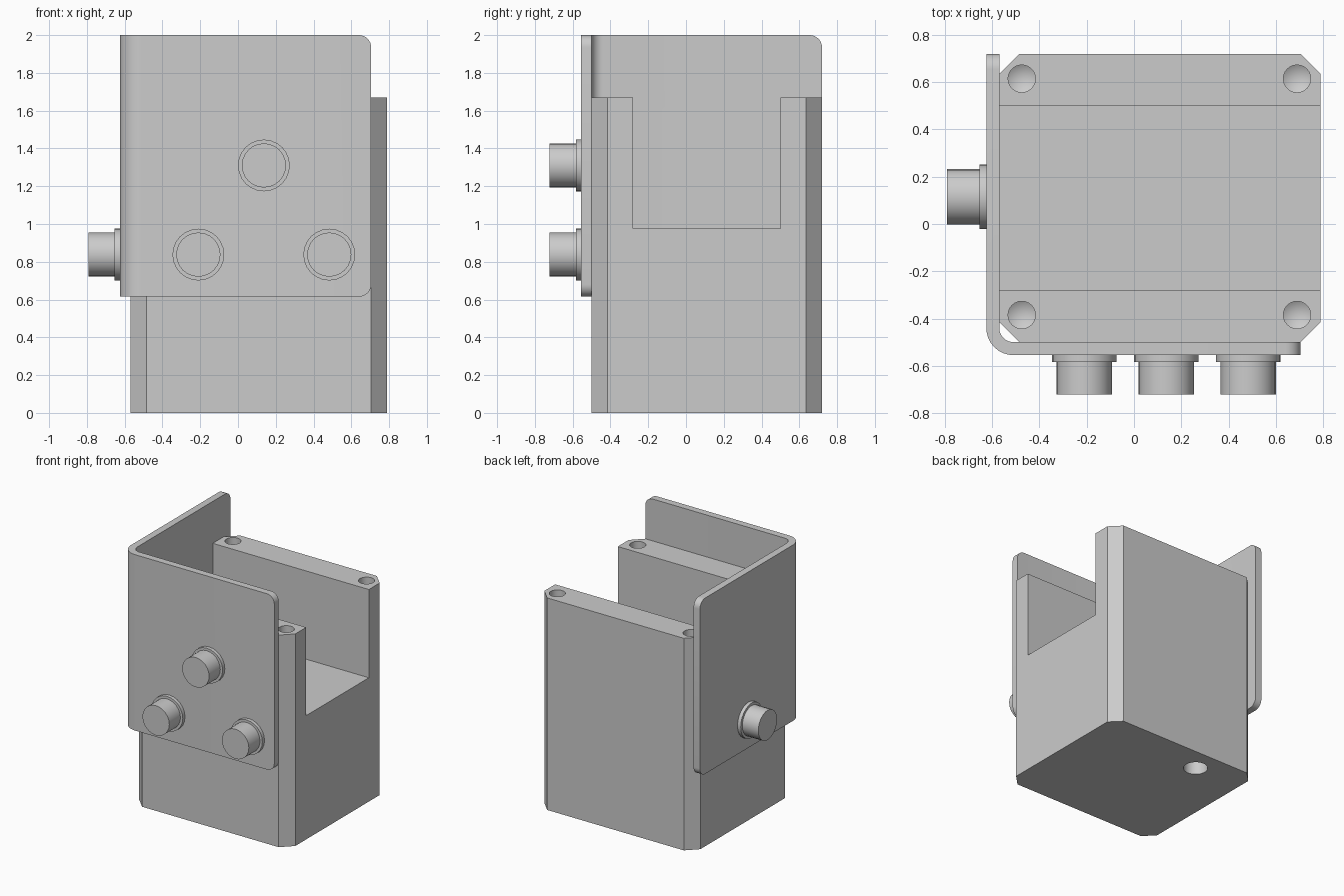
import bpy, bmesh
from math import radians, cos, sin
from mathutils import Vector, Matrix

if "Cube" in bpy.data.objects:
    bpy.data.objects.remove(bpy.data.objects["Cube"])


def add_object(name, bm):
    bmesh.ops.recalc_face_normals(bm, faces=bm.faces)
    mesh = bpy.data.meshes.new(name)
    bm.to_mesh(mesh)
    bm.free()
    ob = bpy.data.objects.new(name, mesh)
    bpy.context.collection.objects.link(ob)
    return ob


def extrude(profile, z0, z1):
    bm = bmesh.new()
    face = bm.faces.new([bm.verts.new((x, y, z0)) for x, y in profile])
    top = bmesh.ops.extrude_face_region(bm, geom=[face])["geom"]
    verts = [v for v in top if isinstance(v, bmesh.types.BMVert)]
    bmesh.ops.translate(bm, verts=verts, vec=(0, 0, z1 - z0))
    return bm


def lathe(name, profile, origin, axis, sides=24):
    """Revolve (radius, height) points around an axis."""
    bm = bmesh.new()
    rings = []
    for r, h in profile:
        n = sides if r > 0 else 1
        rings.append([bm.verts.new((r * cos(radians(360 * i / n)),
                                    r * sin(radians(360 * i / n)), h)) for i in range(n)])
    for a, b in zip(rings, rings[1:]):
        for i in range(sides):
            quad = [a[i % len(a)], a[(i + 1) % len(a)], b[(i + 1) % len(b)], b[i % len(b)]]
            bm.faces.new(list(dict.fromkeys(quad)))
    for ring in (rings[0], rings[-1]):
        if len(ring) > 1:
            bm.faces.new(ring)
    rot = Vector((0, 0, 1)).rotation_difference(Vector(axis)).to_matrix().to_4x4()
    bm.transform(Matrix.Translation(origin) @ rot)
    return add_object(name, bm)


def arc(cx, cy, r, a0, a1, n=8):
    angles = [radians(a0 + (a1 - a0) * i / n) for i in range(n + 1)]
    return [(cx + r * cos(a), cy + r * sin(a)) for a in angles]


def cut(target, cutter):
    cutter.hide_render = True
    mod = target.modifiers.new("cut", "BOOLEAN")
    mod.operation, mod.solver, mod.object = "DIFFERENCE", "EXACT", cutter
    bpy.context.view_layer.objects.active = target
    bpy.ops.object.modifier_apply(modifier=mod.name)
    bpy.data.objects.remove(cutter)


# Body block with chamfered vertical edges
X0, X1, Y0, Y1, C = -0.57, 0.79, -0.50, 0.72, 0.085
body = add_object("body_block", extrude([
    (X0 + C, Y0), (X1 - C, Y0), (X1, Y0 + C), (X1, Y1 - C),
    (X1 - C, Y1), (X0 + C, Y1), (X0, Y1 - C), (X0, Y0 + C)], 0, 1.67))

# Slot through the top
cut(body, add_object("slot_cutter", extrude(
    [(-1, -0.28), (1, -0.28), (1, 0.50), (-1, 0.50)], 0.975, 1.9)))

# Drilled holes with conical tips in the four top corners
for x in (-0.475, 0.69):
    for y in (-0.385, 0.615):
        cut(body, lathe("drill_cutter", [(0.058, -0.1), (0.058, 0.35), (0, 0.385)],
                        (x, y, 1.67), (0, 0, -1)))

# Blind hole in the underside
cut(body, lathe("bottom_cutter", [(0.09, -0.1), (0.09, 0.4), (0, 0.45)],
                (-0.15, 0.53, 0), (0, 0, 1)))

# Bent plate wrapping the front and left sides, free corners rounded
bm = extrude([(-0.57, 0.72), (-0.625, 0.72)] + arc(-0.51, -0.44, 0.115, 180, 270)
             + [(0.705, -0.555), (0.705, -0.50)] + arc(-0.51, -0.44, 0.06, 270, 180),
             0.615, 2.0)
ends = [e for e in bm.edges
        if all(v.co.x > 0.7 or v.co.y > 0.7 for v in e.verts)
        and abs(e.verts[0].co.z - e.verts[1].co.z) < 0.01]
bmesh.ops.bevel(bm, geom=ends, offset=0.065, offset_type="OFFSET", segments=8,
                profile=0.5, affect="EDGES")
plate = add_object("bent_plate", bm)

# Bolts with a washer flange
bolt = [(0.137, 0), (0.137, 0.028), (0.117, 0.028), (0.117, 0.167)]
parts = [body, plate]
for x, z in ((-0.21, 0.838), (0.483, 0.838), (0.137, 1.31)):
    parts.append(lathe("front_bolt", bolt, (x, -0.555, z), (0, -1, 0)))
parts.append(lathe("side_bolt", bolt, (-0.625, 0.115, 0.838), (-1, 0, 0)))

for ob in parts:
    ob.select_set(True)
bpy.context.view_layer.objects.active = body
bpy.ops.object.shade_smooth_by_angle(angle=radians(25))
